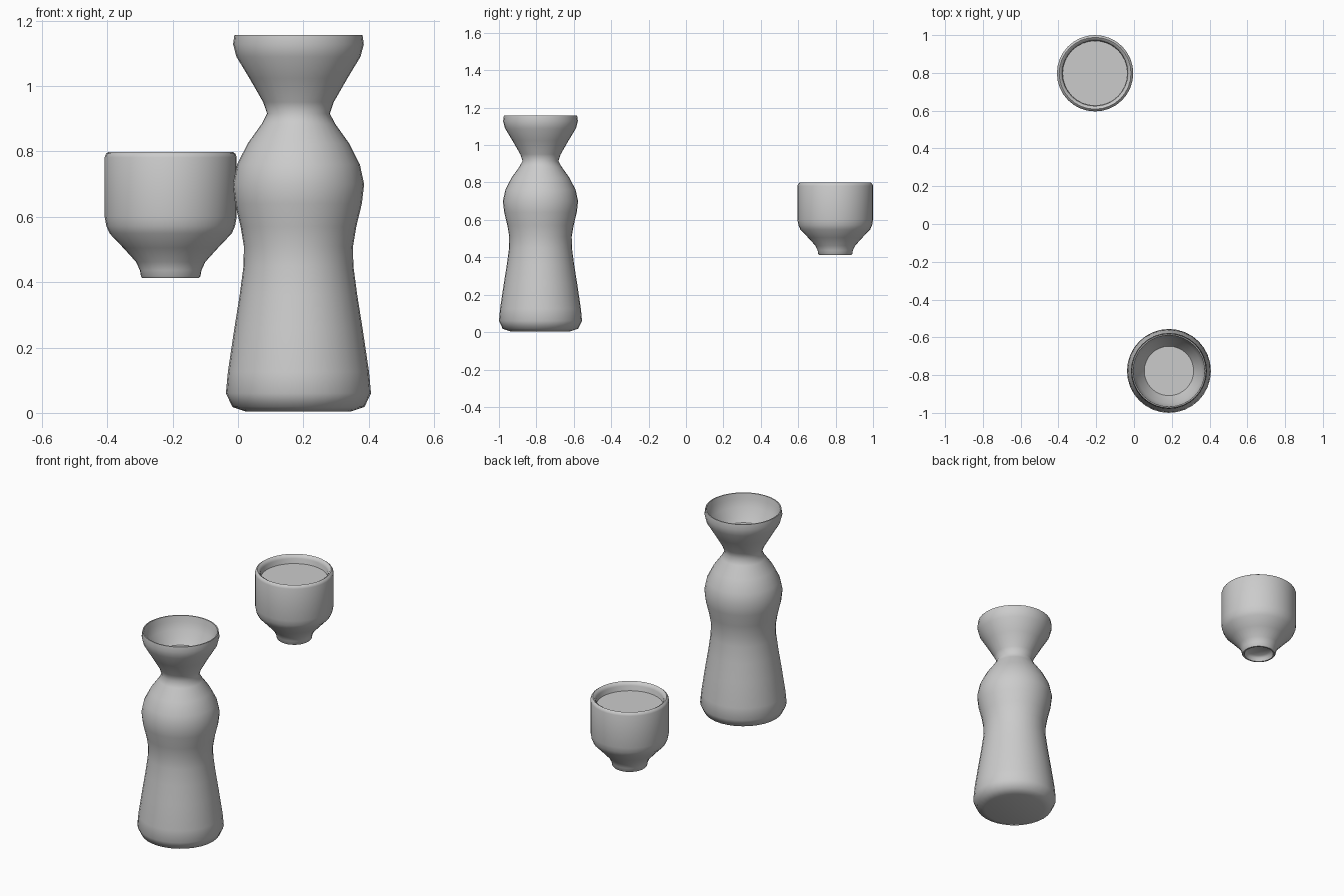
import bpy, bmesh, math

if "Cube" in bpy.data.objects:
    bpy.data.objects.remove(bpy.data.objects["Cube"])

SIDES = 32
BOTTLE = (0.185, -0.778, 0)
CUP = (-0.206, 0.798, 0)


def lathe(name, profile, location, sharp=50):
    """Revolve (radius, z) points around z; radius 0 makes a pole."""
    bm = bmesh.new()
    verts = [bm.verts.new((r, 0, z)) for r, z in profile]
    edges = [bm.edges.new(pair) for pair in zip(verts, verts[1:])]
    bmesh.ops.spin(bm, geom=verts + edges, cent=(0, 0, 0), axis=(0, 0, 1),
                   angle=2 * math.pi, steps=SIDES)
    bmesh.ops.remove_doubles(bm, verts=bm.verts, dist=0.0005)
    bmesh.ops.recalc_face_normals(bm, faces=bm.faces)
    mesh = bpy.data.meshes.new(name)
    bm.to_mesh(mesh)
    bm.free()
    obj = bpy.data.objects.new(name, mesh)
    obj.location = location
    bpy.context.collection.objects.link(obj)
    bpy.ops.object.select_all(action='DESELECT')
    obj.select_set(True)
    bpy.context.view_layer.objects.active = obj
    bpy.ops.object.shade_smooth_by_angle(angle=math.radians(sharp))
    return obj


def liquid(name, radius, z, location):
    """Flat round liquid surface."""
    bpy.ops.mesh.primitive_circle_add(vertices=SIDES, radius=radius, fill_type='NGON',
                                      location=(location[0], location[1], z))
    bpy.context.object.name = name


# Bottle: outer wall up to the rim, then down the inside of the funnel
lathe("bottle", [
    (0, 0.004), (0.16, 0.004), (0.202, 0.018), (0.222, 0.06), (0.216, 0.125),
    (0.196, 0.26), (0.18, 0.36), (0.168, 0.45), (0.167, 0.51), (0.177, 0.57),
    (0.194, 0.64), (0.201, 0.70), (0.188, 0.76), (0.155, 0.825), (0.112, 0.885),
    (0.096, 0.916), (0.108, 0.951), (0.15, 1.024), (0.19, 1.09), (0.2, 1.128),
    (0.196, 1.157), (0.19, 1.157), (0.184, 1.125), (0.172, 1.085), (0.132, 1.018),
    (0.09, 0.951), (0.078, 0.916), (0, 0.916),
], BOTTLE)
liquid("bottle_liquid", 0.131, 1.016, BOTTLE)

# Cup: recessed foot, outer wall, rounded rim, inner wall and floor
lathe("cup", [
    (0, 0.44), (0.06, 0.44), (0.072, 0.43), (0.078, 0.412), (0.086, 0.412),
    (0.091, 0.418), (0.094, 0.436), (0.106, 0.462), (0.145, 0.505), (0.187, 0.549),
    (0.197, 0.572), (0.202, 0.6), (0.202, 0.782), (0.198, 0.793), (0.19, 0.799),
    (0.18, 0.793), (0.173, 0.78), (0.172, 0.6), (0.16, 0.56), (0.09, 0.49), (0, 0.475),
], CUP)
liquid("cup_liquid", 0.172, 0.752, CUP)
